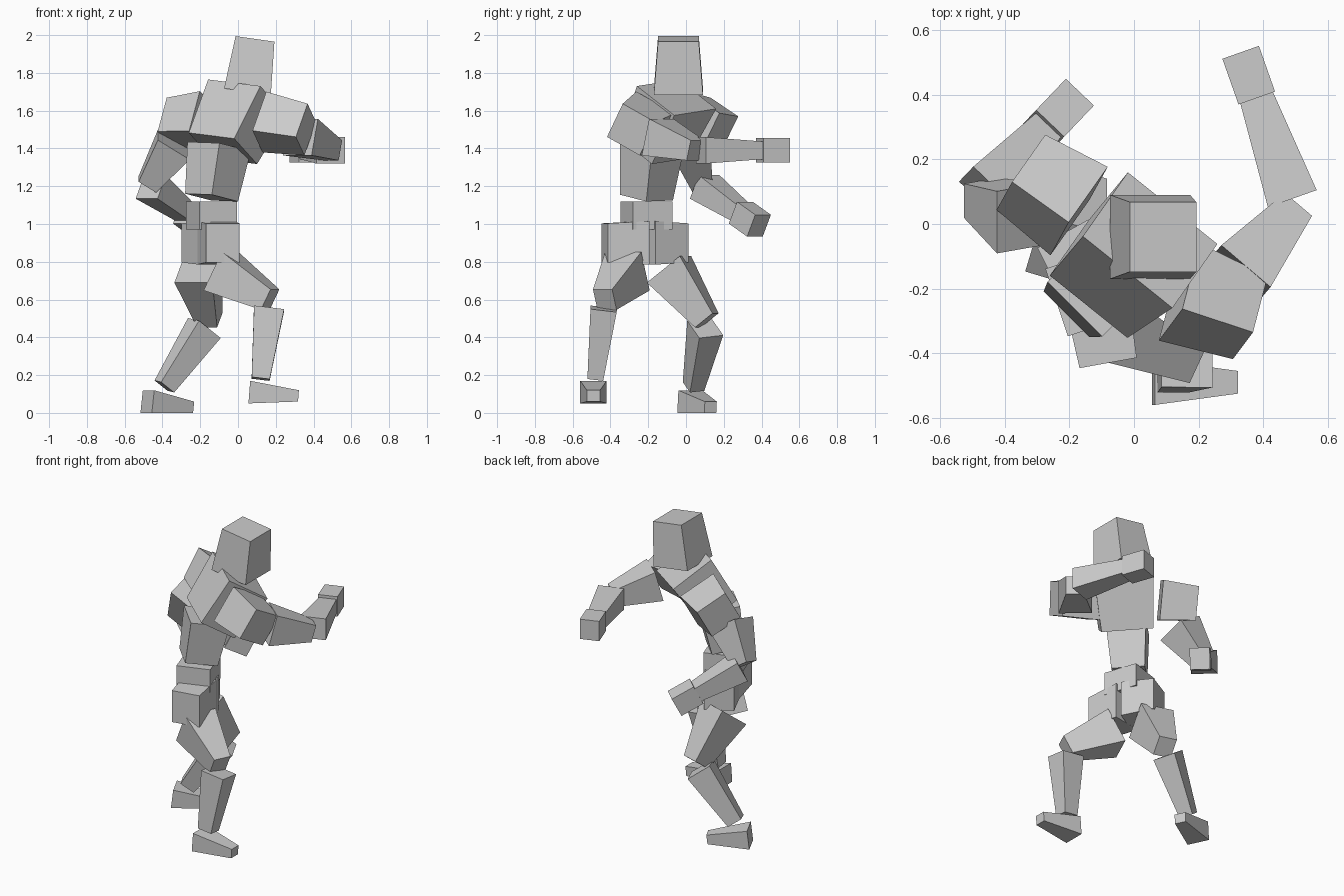
import bpy
import bmesh
from mathutils import Vector

old = bpy.data.objects.get("Cube")
if old:
    bpy.data.objects.remove(old, do_unlink=True)

grey = bpy.data.materials.new("plain_grey")
grey.use_nodes = True
grey.diffuse_color = (.6, .6, .6, 1)
grey.node_tree.nodes["Principled BSDF"].inputs["Base Color"].default_value = grey.diffuse_color

UP = Vector((0, 0, 1))
SIDEWAYS = Vector((1, 0, 0))
CHEST_LEAN = Vector((1, 2, 4))
PELVIS = Vector((-.12, -.21, .9))

# Width, depth and taper of every kind of part
SHAPES = {
    "waist": (.21, .22, 1),
    "abdomen": (.2, .2, 1.2),
    "chest": (.31, .25, 1.15),
    "head": (.25, .26, .83),
    "shoulder": (.24, .24, .85),
    "upper_arm": (.2, .2, .55),
    "forearm": (.16, .14, .67),
    "hand": (.12, .13, 1),
    "hip": (.2, .23, .9),
    "thigh": (.21, .23, .53),
    "shin": (.16, .14, .6),
    "foot": (.14, .12, .5),
}


def block(part, start, end, across=None, side=""):
    """Tapered box from start to end; its width is level unless across is given."""
    start, end = Vector(start), Vector(end)
    axis = (end - start).normalized()
    across = axis.cross(UP) if across is None else Vector(across)
    across = (across - axis * across.dot(axis)).normalized()
    other = axis.cross(across)
    wide, deep, taper = SHAPES[part]
    bm = bmesh.new()
    bmesh.ops.create_cube(bm, size=1)
    for vert in bm.verts:
        x, y, z = vert.co
        centre, scale = (end, taper) if z > 0 else (start, 1)
        vert.co = centre + (across * wide * x + other * deep * y) * scale
    bmesh.ops.recalc_face_normals(bm, faces=bm.faces)
    name = side + part
    mesh = bpy.data.meshes.new(name)
    bm.to_mesh(mesh)
    bm.free()
    mesh.materials.append(grey)
    bpy.context.collection.objects.link(bpy.data.objects.new(name, mesh))


def beyond(start, end, distance):
    """Point past the end of a segment, along the same line."""
    start, end = Vector(start), Vector(end)
    return end + (end - start).normalized() * distance


def arm(side, root, tip, upper, elbow, wrist, upper_across=None):
    block("shoulder", root, tip, CHEST_LEAN, side)
    block("upper_arm", upper, elbow, upper_across, side)
    block("forearm", beyond(wrist, elbow, -.03), wrist, None, side)
    block("hand", wrist, beyond(elbow, wrist, .15), None, side)


def leg(side, hip, thigh, knee, ankle, heel, toe):
    block("hip", PELVIS, hip, None, side)
    block("thigh", thigh, knee, None, side)
    # The shin turns with the foot
    pointing = Vector(toe) - Vector(heel)
    block("shin", beyond(ankle, knee, -.05), ankle, pointing, side)
    block("foot", heel, toe, None, side)


# Torso and head, leaning and twisting upward
block("waist", (-.14, -.21, .97), (-.14, -.21, 1.12), (3, 1, 0))
block("abdomen", (-.14, -.21, 1.14), (-.1, -.18, 1.41), (1, 1, 0))
block("chest", (-.08, -.17, 1.4), (.05, -.05, 1.67), (6, -5, -1))
block("head", (.05, -.04, 1.7), (.09, -.04, 1.98), SIDEWAYS)

# One arm reaches out, the other bends at the side
arm("left_",
    root=(.14, -.21, 1.54),
    tip=(.36, -.29, 1.5),
    upper=(.33, -.15, 1.46),
    elbow=(.5, .05, 1.39),
    wrist=(.38, .39, 1.39))
arm("right_",
    root=(-.17, .04, 1.54),
    tip=(-.35, .16, 1.53),
    upper=(-.34, .02, 1.42),
    elbow=(-.48, .08, 1.21),
    wrist=(-.28, .29, 1.06),
    upper_across=SIDEWAYS)

# One leg is raised and bent, the other carries the weight
leg("left_",
    hip=(-.08, -.43, .9),
    thigh=(-.09, -.31, .75),
    knee=(.17, -.43, .6),
    ankle=(.12, -.48, .18),
    heel=(.06, -.49, .11),
    toe=(.32, -.49, .09))
leg("right_",
    hip=(-.22, -.03, .9),
    thigh=(-.21, -.09, .76),
    knee=(-.15, .11, .49),
    ankle=(-.39, .04, .14),
    heel=(-.48, .02, .06),
    toe=(-.25, .13, .03))
